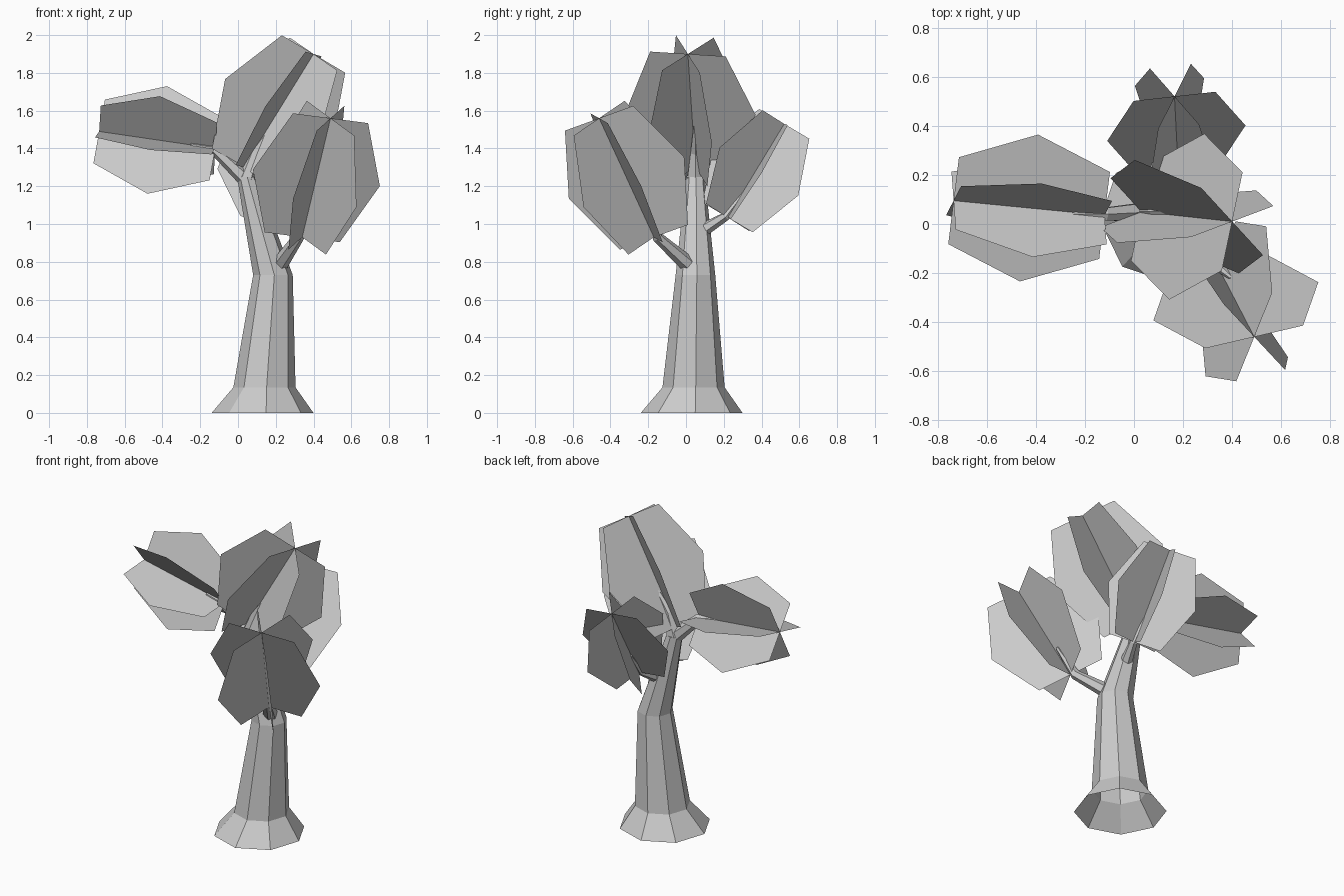
import bpy, bmesh, math
from mathutils import Vector

if "Cube" in bpy.data.objects:
    bpy.data.objects.remove(bpy.data.objects["Cube"])


def make_object(name, bm):
    mesh = bpy.data.meshes.new(name)
    bm.to_mesh(mesh)
    bm.free()
    obj = bpy.data.objects.new(name, mesh)
    bpy.context.collection.objects.link(obj)
    return obj


def tube(name, path, sides, phase=0.0, level=False):
    """Faceted tube through (x, y, z, radius) points, open at the start."""
    bm = bmesh.new()
    pts = [Vector(p[:3]) for p in path]
    rings = []
    for i, p in enumerate(pts):
        if level:
            u, v = Vector((1, 0, 0)), Vector((0, 1, 0))
        else:
            axis = (pts[min(i + 1, len(pts) - 1)] - pts[max(i - 1, 0)]).normalized()
            u = Vector((0, 1, 0)).cross(axis).normalized()
            v = axis.cross(u)
        ring = []
        for k in range(sides):
            a = phase + math.tau * k / sides
            ring.append(bm.verts.new(p + path[i][3] * (u * math.cos(a) + v * math.sin(a))))
        rings.append(ring)
    for a, b in zip(rings, rings[1:]):
        for k in range(sides):
            n = (k + 1) % sides
            bm.faces.new((a[k], a[n], b[n], b[k]))
    bm.faces.new(rings[-1])
    return make_object(name, bm)


def leaf_cluster(name, base, tip, side):
    """Three hexagonal leaf cards crossing at 60 degrees along one axis."""
    bm = bmesh.new()
    base, tip, side = Vector(base), Vector(tip), Vector(side)
    length = (tip - base).length
    axis = (tip - base).normalized()
    u = (side - axis * side.dot(axis)).normalized()
    v = axis.cross(u)
    outline = [(0, 0.29), (0.5, 0.49), (1, 0.29), (1, -0.29), (0.5, -0.49), (0, -0.29)]
    for k in range(3):
        a = math.pi * k / 3
        d = u * math.cos(a) + v * math.sin(a)
        bm.faces.new([bm.verts.new(base + (axis * t + d * w) * length) for t, w in outline])
    return make_object(name, bm)


# Trunk with flared foot
tube("trunk", [(0.13, 0.03, 0, 0.27), (0.14, 0.04, 0.135, 0.165),
               (0.185, 0.05, 0.73, 0.105), (0.045, 0.05, 1.25, 0.05)],
     8, math.radians(4), level=True)

# Branches
tube("left_branch", [(0.06, 0.05, 1.22, 0.045), (-0.12, 0.04, 1.39, 0.03),
                     (-0.25, 0.04, 1.42, 0.008)], 6)
tube("top_branch", [(0.045, 0.05, 1.24, 0.05), (0.09, 0.05, 1.38, 0.03),
                    (0.20, 0.05, 1.54, 0.008)], 6)
tube("front_branch", [(0.21, 0.03, 0.77, 0.045), (0.32, -0.15, 0.93, 0.03),
                      (0.40, -0.22, 1.11, 0.01)], 6)
tube("back_branch", [(0.13, 0.06, 0.95, 0.04), (0.18, 0.21, 1.04, 0.025),
                     (0.17, 0.32, 1.18, 0.008)], 6)

# Foliage
leaf_cluster("left_leaves", (-0.12, 0.035, 1.40), (-0.735, 0.095, 1.49), (0.02, 0.06, 0.17))
leaf_cluster("top_leaves", (0.03, 0.05, 1.30), (0.40, 0.01, 1.90), (0.04, 0.21, -0.02))
leaf_cluster("front_leaves", (0.34, -0.17, 0.93), (0.49, -0.46, 1.56), (0.21, 0.05, -0.03))
leaf_cluster("back_leaves", (0.18, 0.22, 1.035), (0.165, 0.52, 1.53), (0.18, 0.02, -0.007))
